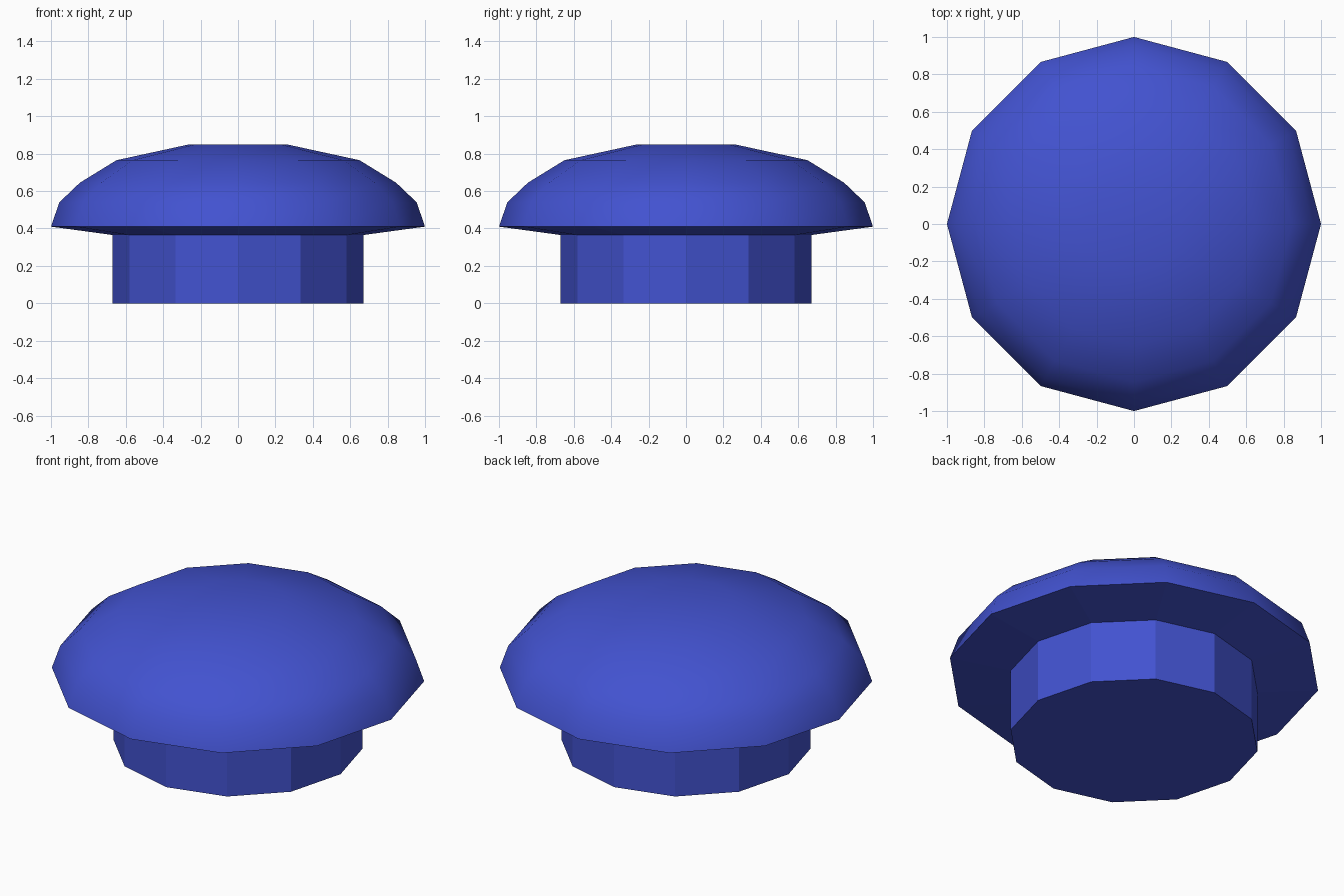
import bpy
import bmesh
from math import cos, sin, tau

if "Cube" in bpy.data.objects:
    bpy.data.objects.remove(bpy.data.objects["Cube"])

SIDES = 12

blue = bpy.data.materials.new("blue")
blue.diffuse_color = (0.055, 0.085, 0.63, 1)
blue.use_nodes = True
blue.node_tree.nodes["Principled BSDF"].inputs["Base Color"].default_value = blue.diffuse_color


def lathe(name, profile, smooth_from=None, close_start=False, close_end=False):
    """Revolve (radius, z) points, bottom to top, around z."""
    bm = bmesh.new()
    rings = [[bm.verts.new((r * cos(tau * i / SIDES), r * sin(tau * i / SIDES), z))
              for i in range(SIDES)] for r, z in profile]
    for k, (a, b) in enumerate(zip(rings, rings[1:])):
        for i in range(SIDES):
            j = (i + 1) % SIDES
            face = bm.faces.new((a[i], a[j], b[j], b[i]))
            face.smooth = smooth_from is not None and k >= smooth_from
    if close_start:
        bm.faces.new(rings[0][::-1])
    if close_end:
        bm.faces.new(rings[-1]).smooth = smooth_from is not None
    mesh = bpy.data.meshes.new(name)
    bm.to_mesh(mesh)
    bm.free()
    mesh.materials.append(blue)
    obj = bpy.data.objects.new(name, mesh)
    bpy.context.collection.objects.link(obj)
    return obj


# Faceted stem, open where it meets the cap
lathe("stem", [(0.67, 0), (0.67, 0.365)], close_start=True)

# Smooth domed cap with a flat-shaded underside
lathe("cap", [(0.67, 0.365), (1.0, 0.41), (0.955, 0.54), (0.845, 0.645),
              (0.65, 0.765), (0.26, 0.85)], smooth_from=1, close_end=True)
